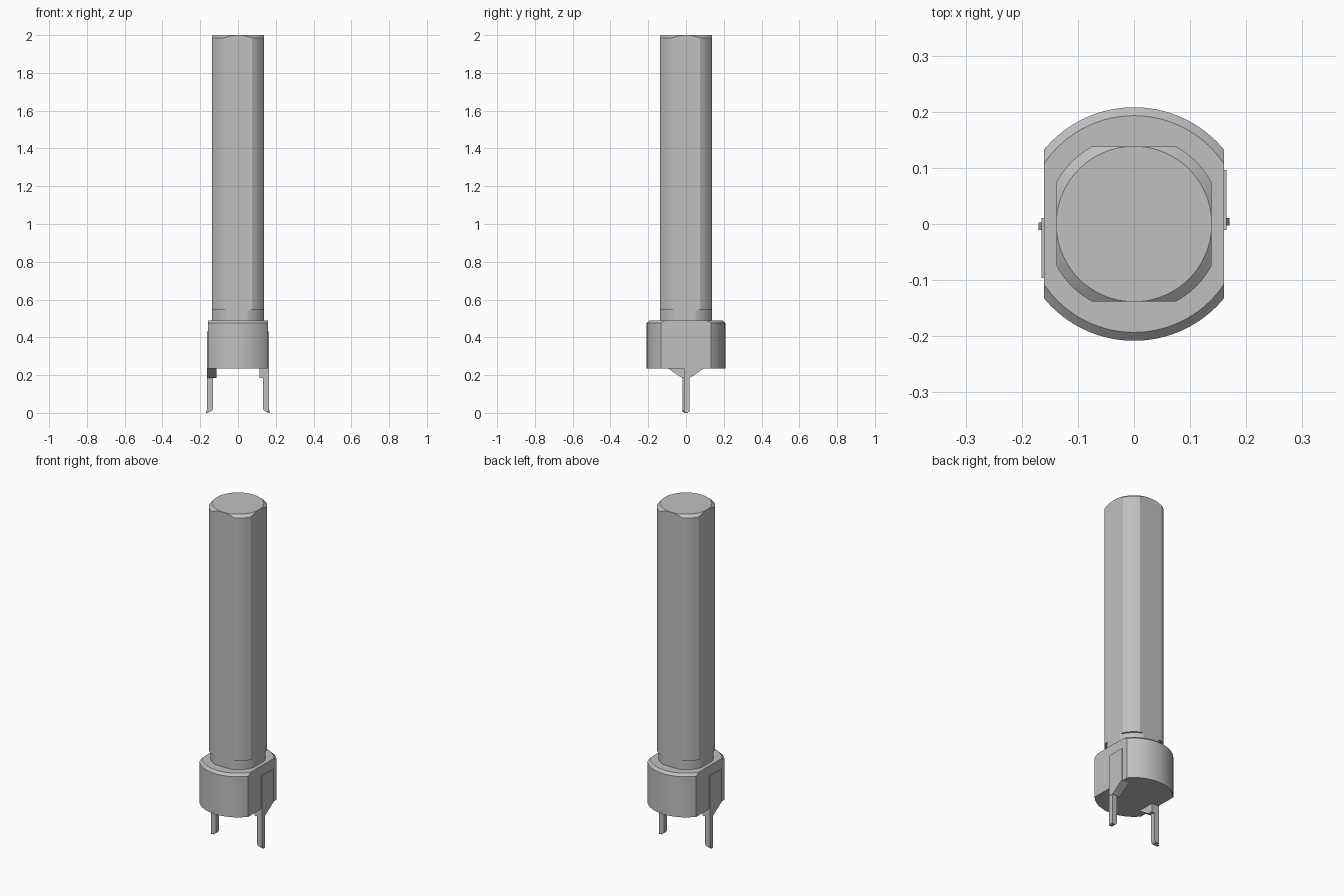
import bpy, bmesh, math

cube = bpy.data.objects.get("Cube")
if cube:
    bpy.data.objects.remove(cube, do_unlink=True)

grey = bpy.data.materials.new("plain_grey")
grey.use_nodes = True
COLOUR = (0.53, 0.53, 0.53, 1)
grey.diffuse_color = COLOUR
grey.node_tree.nodes["Principled BSDF"].inputs["Base Color"].default_value = COLOUR


def finish(name, bm):
    bmesh.ops.recalc_face_normals(bm, faces=bm.faces)
    mesh = bpy.data.meshes.new(name)
    bm.to_mesh(mesh)
    bm.free()
    obj = bpy.data.objects.new(name, mesh)
    obj.data.materials.append(grey)
    bpy.context.collection.objects.link(obj)
    bpy.ops.object.select_all(action='DESELECT')
    obj.select_set(True)
    bpy.context.view_layer.objects.active = obj
    bpy.ops.object.shade_smooth_by_angle(angle=math.radians(20))
    return obj


def flatted_round(name, rings, hx, hy):
    """Stack of (z, radius) circles cut flat at +-hx and +-hy."""
    bm = bmesh.new()
    count = 120
    loops = []
    for z, r in rings:
        # Spread points evenly over each arc and flat so the corners are exact
        a = math.acos(min(1, hx / r))
        b = math.asin(min(1, hy / r))
        marks = [a, b, math.pi - b, math.pi - a, math.pi + a,
                 math.pi + b, 2 * math.pi - b, 2 * math.pi - a, 2 * math.pi + a]
        steps = [20, 10] * 4 if hx == hy else [28, 2] * 4
        loop = []
        if hy > r - 1e-6 or hx > r - 1e-6:
            b = math.pi / 2
        for start, end, n in zip(marks, marks[1:], steps):
            if end - start < 1e-6:
                end = start
            for i in range(n):
                t = start + (end - start) * i / n
                x = max(-hx, min(hx, r * math.cos(t)))
                y = max(-hy, min(hy, r * math.sin(t)))
                loop.append(bm.verts.new((x, y, z)))
        loops.append(loop)
    for low, high in zip(loops, loops[1:]):
        for i in range(len(low)):
            j = (i + 1) % len(low)
            bm.faces.new((low[i], low[j], high[j], high[i]))
    bm.faces.new(loops[0][::-1])
    bm.faces.new(loops[-1])
    bmesh.ops.remove_doubles(bm, verts=bm.verts, dist=1e-5)
    return finish(name, bm)


def plate(name, profile, axis, start, end, side):
    """Extrude a profile along x ('x': y,z points) or y ('y': x,z points)."""
    bm = bmesh.new()

    def place(p, d):
        x, y = (d, p[0]) if axis == 'x' else (p[0], d)
        return bm.verts.new((side * x, side * y, p[1]))

    near = [place(p, start) for p in profile]
    far = [place(p, end) for p in profile]
    bm.faces.new(near)
    bm.faces.new(far)
    for i in range(len(near)):
        j = (i + 1) % len(near)
        bm.faces.new((near[i], near[j], far[j], far[i]))
    return finish(name, bm)


# Long shaft with a chamfered tip and a slimmer neck at its foot
chamfer = [(1.985 + 0.015 * i / 4, 0.157 - 0.0185 * i / 4) for i in range(5)]
flatted_round("shaft", [(0.48, 0.147), (0.545, 0.147), (0.545, 0.157)] + chamfer,
              0.138, 0.138)

# Collar with two side flats and a chamfered top rim
flatted_round("collar", [(0.235, 0.208), (0.476, 0.208), (0.49, 0.193)], 0.16, 0.25)

# Side plates, gussets and clip legs, repeated by a half turn
for label, side in (("left", 1), ("right", -1)):
    plate(label + "_side_plate",
          [(-0.011, 0.235), (0.096, 0.235), (0.096, 0.43), (-0.011, 0.43)],
          'x', 0.155, 0.165, side)
    plate(label + "_gusset",
          [(-0.011, 0.185), (0.02, 0.185), (0.096, 0.236), (-0.011, 0.236)],
          'x', 0.115, 0.165, side)
    plate(label + "_leg",
          [(0.132, 0.19), (0.132, 0.025), (0.135, 0.015), (0.141, 0.009),
           (0.15, 0.006), (0.164, 0.006), (0.164, 0.19)],
          'y', -0.011, 0.018, side)
    plate(label + "_leg_hook",
          [(0.155, 0), (0.17, 0), (0.164, 0.02), (0.155, 0.02)],
          'y', -0.003, 0.011, side)
